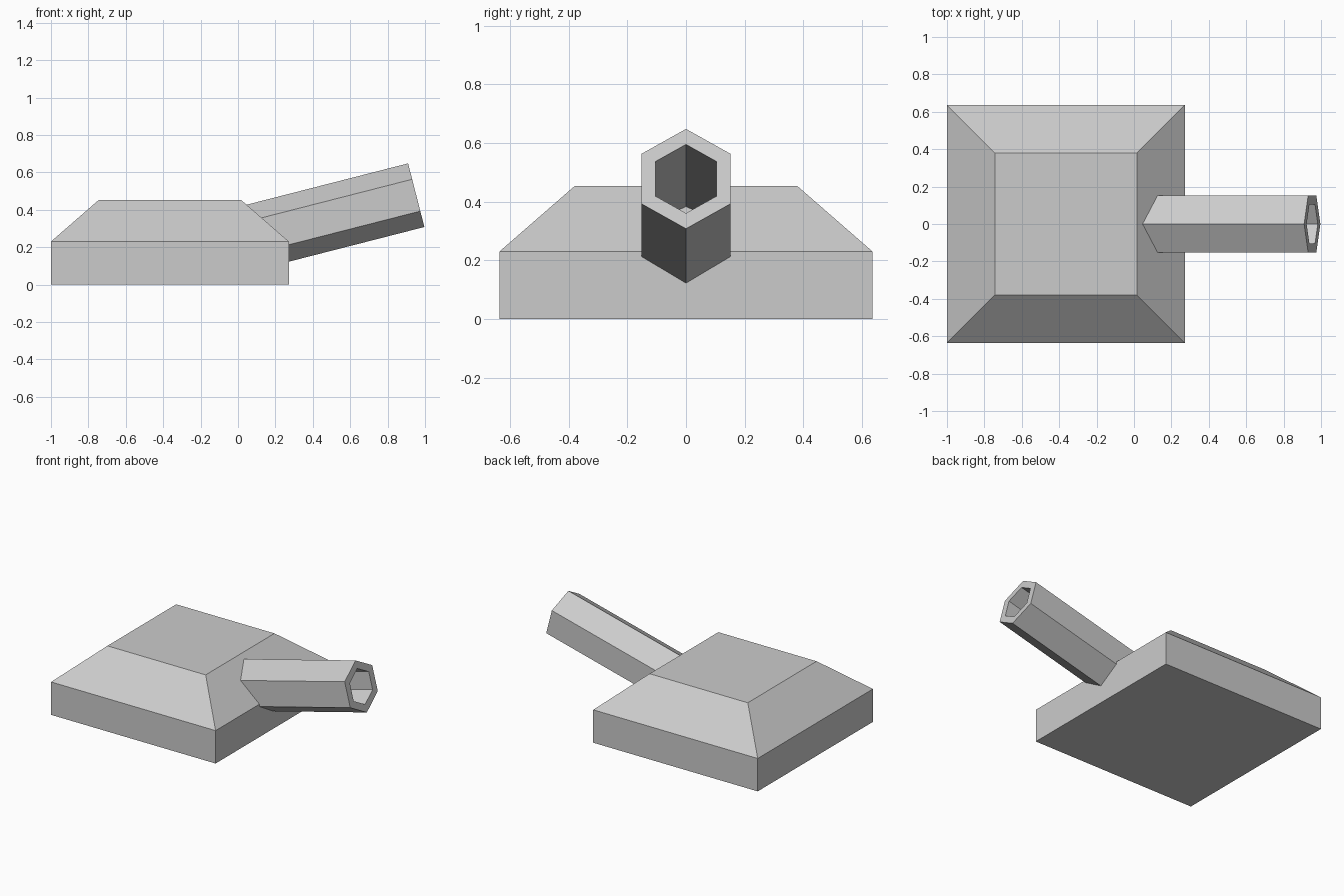
import bpy
import bmesh
from math import cos, sin, pi, atan2
from mathutils import Matrix, Vector

cube = bpy.data.objects.get("Cube")
if cube:
    bpy.data.objects.remove(cube, do_unlink=True)

# One plain grey for everything
grey = bpy.data.materials.new("plain_grey")
grey.use_nodes = True
colour = (0.6, 0.6, 0.6, 1)
grey.diffuse_color = colour
grey.node_tree.nodes["Principled BSDF"].inputs["Base Color"].default_value = colour


def loft(name, rings, closed=False):
    """Skin equal rings of points; cap the ends, or join last ring to first."""
    bm = bmesh.new()
    loops = [[bm.verts.new(p) for p in ring] for ring in rings]
    pairs = list(zip(loops, loops[1:]))
    if closed:
        pairs.append((loops[-1], loops[0]))
    else:
        bm.faces.new(loops[0])
        bm.faces.new(loops[-1])
    for a, b in pairs:
        for i in range(len(a)):
            j = (i + 1) % len(a)
            bm.faces.new((a[i], a[j], b[j], b[i]))
    bmesh.ops.recalc_face_normals(bm, faces=bm.faces)
    mesh = bpy.data.meshes.new(name)
    bm.to_mesh(mesh)
    bm.free()
    mesh.materials.append(grey)
    obj = bpy.data.objects.new(name, mesh)
    bpy.context.collection.objects.link(obj)
    return obj


def square(half, z):
    cx = -0.364
    return [(cx + sx * half, sy * half, z)
            for sx, sy in ((-1, -1), (1, -1), (1, 1), (-1, 1))]


def hexagon(radius, x):
    return [(x, radius * sin(i * pi / 3), radius * cos(i * pi / 3)) for i in range(6)]


# Turret body: low square block with a sloped roof
loft("turret_body", [square(0.636, 0), square(0.636, 0.23), square(0.38, 0.453)])

# Barrel: hollow hexagonal tube, tilted up, its root buried in the body
length, outer, inner = 0.95, 0.1755, 0.121
barrel = loft("barrel", [hexagon(outer, -length), hexagon(outer, 0),
                         hexagon(inner, 0), hexagon(inner, -length)], closed=True)
tilt = atan2(0.087, 0.34)
barrel.data.transform(Matrix.Translation(Vector((0.953, 0, 0.478)))
                      @ Matrix.Rotation(-tilt, 4, "Y"))
